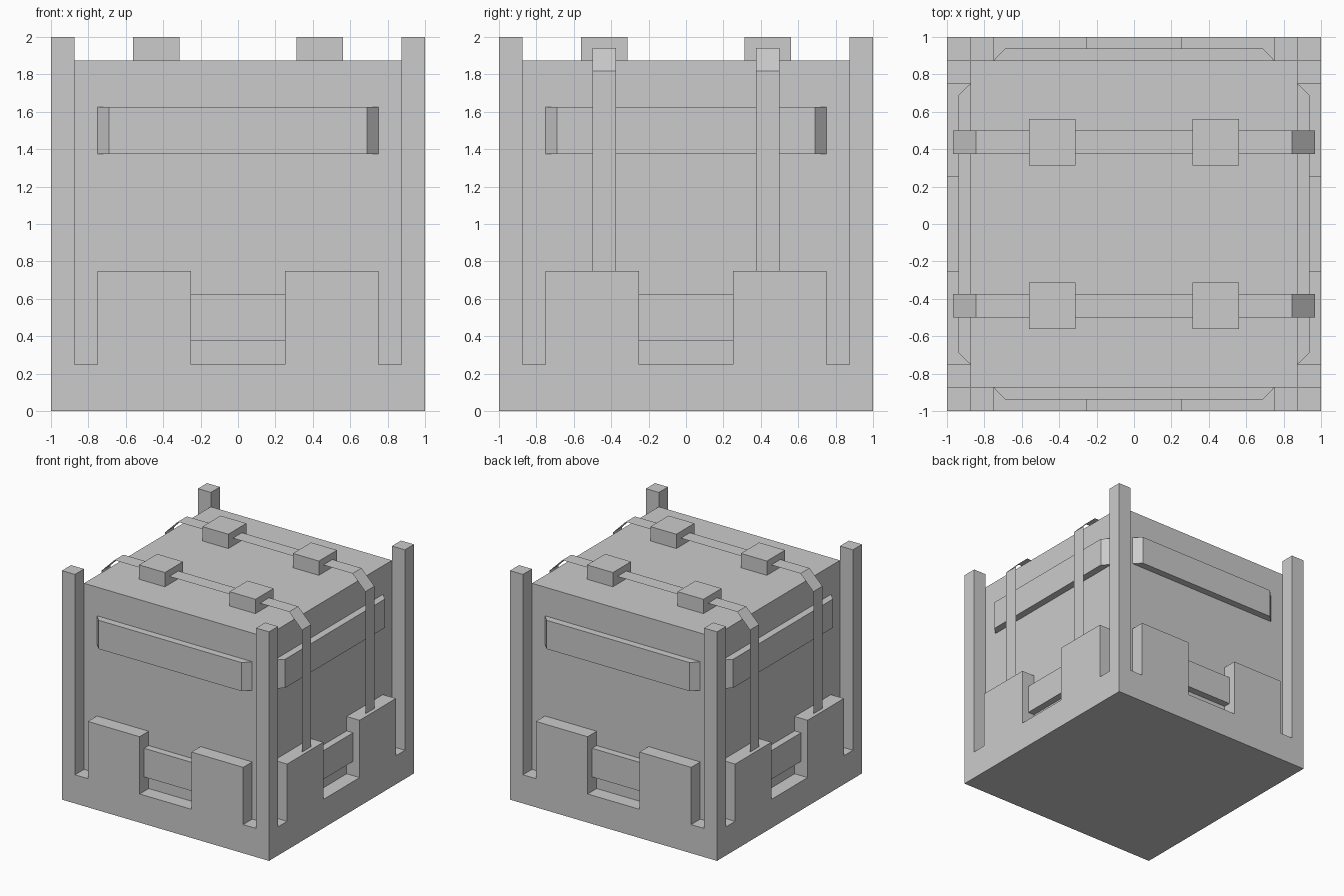
import bpy, bmesh
from math import pi
from mathutils import Matrix, Vector

if "Cube" in bpy.data.objects:
    bpy.data.objects.remove(bpy.data.objects["Cube"])


def finish(name, bm, closed=True):
    """Turn a bmesh into a named, flat-shaded object."""
    bmesh.ops.remove_doubles(bm, verts=bm.verts, dist=1e-5)
    if closed:
        bmesh.ops.recalc_face_normals(bm, faces=bm.faces)
    mesh = bpy.data.meshes.new(name)
    bm.to_mesh(mesh)
    bm.free()
    obj = bpy.data.objects.new(name, mesh)
    bpy.context.collection.objects.link(obj)
    return obj


def face(bm, points, turn=0):
    """Add a polygon, turned about z by quarter turns."""
    rot = Matrix.Rotation(turn * pi / 2, 3, 'Z')
    return bm.faces.new([bm.verts.new(rot @ Vector(p)) for p in points])


def prism(name, footprint, z0, z1, turn=0):
    """Extrude an xy footprint from z0 up to z1."""
    bm = bmesh.new()
    base = face(bm, [(x, y, z0) for x, y in footprint], turn)
    top = bmesh.ops.extrude_face_region(bm, geom=[base], use_keep_orig=True)
    verts = [v for v in top["geom"] if isinstance(v, bmesh.types.BMVert)]
    bmesh.ops.translate(bm, verts=verts, vec=(0, 0, z1 - z0))
    return finish(name, bm)


def rect(x0, x1, y0, y1):
    return [(x0, y0), (x1, y0), (x1, y1), (x0, y1)]


# Crate body: four identical recessed sides with corner posts and lower panels
IN, OUT, ROOF, TOP = 0.875, 1.0, 1.875, 2.0
half = [(IN, TOP), (IN, ROOF), (IN, 0.25), (0.75, 0.25), (0.75, 0.75),
        (0.25, 0.75), (0.25, 0.25)]
outline = half + [(-x, z) for x, z in reversed(half)]

bm = bmesh.new()
for turn in range(4):
    # outer skin
    skin = [(-OUT, TOP), (-OUT, 0), (OUT, 0), (OUT, TOP)] + outline
    face(bm, [(x, -OUT, z) for x, z in skin], turn)
    # recessed wall
    face(bm, [(x, -IN, z) for x, z in outline[1:-1]], turn)
    # edges of the recess
    for (xa, za), (xb, zb) in zip(outline, outline[1:]):
        face(bm, [(xa, -OUT, za), (xb, -OUT, zb),
                  (xb, -IN, zb), (xa, -IN, za)], turn)
    # post cap
    face(bm, [(x, y, TOP) for x, y in rect(IN, OUT, -OUT, -IN)], turn)
face(bm, [(x, y, ROOF) for x, y in rect(-IN, IN, -IN, IN)])
face(bm, [(x, y, 0) for x, y in rect(-OUT, OUT, -OUT, OUT)])
finish("crate_body", bm)

# Raised upper bar with bevelled ends and lower clasp on every side
for turn, side in enumerate(("front", "right", "back", "left")):
    prism(f"{side}_upper_bar",
          [(-0.75, -0.875), (-0.69, -0.9375), (0.69, -0.9375), (0.75, -0.875)],
          1.375, 1.625, turn)
    prism(f"{side}_clasp", rect(-0.25, 0.25, -0.9375, -0.875),
          0.375, 0.625, turn)

# Two thin straps over the roof, each running through two buckles
strap_half = [(0.968, 0.75), (0.968, 1.817), (0.844, 1.942)]
path = strap_half + [(-x, z) for x, z in reversed(strap_half)]
for s, end in ((-1, "front"), (1, "back")):
    bm = bmesh.new()
    y0, y1 = sorted((s * 0.375, s * 0.5))
    for (xa, za), (xb, zb) in zip(path, path[1:]):
        face(bm, [(xa, y0, za), (xa, y1, za), (xb, y1, zb), (xb, y0, zb)])
    finish(f"{end}_strap", bm, closed=False)
    for t, side in ((-1, "left"), (1, "right")):
        cx, cy, r = t * 0.4375, s * 0.4375, 0.125
        prism(f"{end}_{side}_buckle", rect(cx - r, cx + r, cy - r, cy + r),
              ROOF, TOP)
